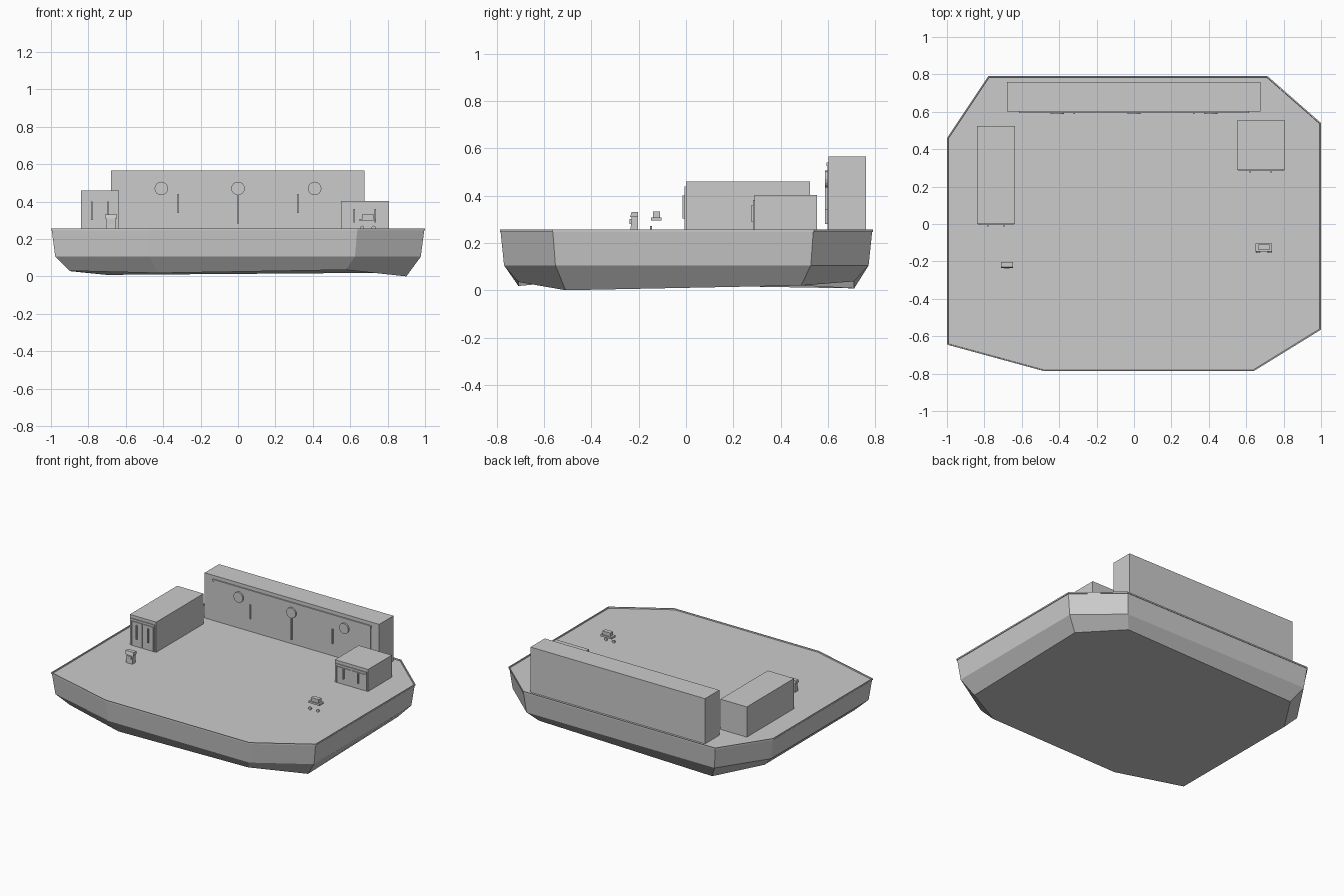
import bpy, math

if "Cube" in bpy.data.objects:
    bpy.data.objects.remove(bpy.data.objects["Cube"])

DECK = 0.25
OUTLINE = [(-1, -0.645), (-0.48, -0.787), (0.64, -0.787), (1, -0.565),
           (1, 0.54), (0.715, 0.79), (-0.78, 0.79), (-1, 0.46)]
KEEL_Z = [0.03, 0.018, 0.035, 0.0, 0.02, 0.038, 0.008, 0.028]
N = len(OUTLINE)


def mesh(name, verts, faces):
    me = bpy.data.meshes.new(name)
    me.from_pydata(verts, [], faces)
    ob = bpy.data.objects.new(name, me)
    bpy.context.collection.objects.link(ob)
    return ob


def ring(scale, z):
    return [(x * scale, y * scale, z) for x, y in OUTLINE]


def walls(levels):
    return [(l * N + i, l * N + (i + 1) % N, (l + 1) * N + (i + 1) % N, (l + 1) * N + i)
            for l in range(levels) for i in range(N)]


def box(name, x, y, z, taper=0.0):
    """Box from (min, max) ranges; taper pulls the top front edge back."""
    v = [(a, b + (taper if c == z[1] and b == y[0] else 0), c)
         for c in z for a, b in ((x[0], y[0]), (x[1], y[0]), (x[1], y[1]), (x[0], y[1]))]
    f = [(3, 2, 1, 0), (4, 5, 6, 7)] + [(i, (i + 1) % 4, 4 + (i + 1) % 4, 4 + i) for i in range(4)]
    return mesh(name, v, f)


def disc(name, loc, r, depth, sides=16):
    bpy.ops.mesh.primitive_cylinder_add(vertices=sides, radius=r, depth=depth,
                                        location=loc, rotation=(math.pi / 2, 0, 0))
    bpy.context.object.name = name


# Faceted hull: uneven keel, chine, top edge, closed by the deck
keel = [(x * 0.9, y * 0.9, z) for (x, y), z in zip(OUTLINE, KEEL_Z)]
mesh("hull", keel + ring(0.977, 0.105) + ring(0.996, 0.248),
     walls(2) + [tuple(reversed(range(N))), tuple(range(2 * N, 3 * N))])

# Thin raised rim around the deck
mesh("deck_rim", ring(0.992, 0.246) + ring(1.0, 0.246) + ring(1.0, 0.256) + ring(0.994, 0.256)
     + ring(0.992, 0.246), walls(4))


# Side sheds with a pair of doors, lintel and jambs
def shed(name, x, y, top):
    box(name, x, y, (DECK - 0.003, top))
    f, w = y[0], x[1] - x[0]
    mid, h = (x[0] + x[1]) / 2, top - DECK
    box(name + "_lintel", (x[0] + 0.01, x[1] - 0.01), (f - 0.006, f), (top - 0.035, top - 0.022))
    for s, side in ((-1, "left"), (1, "right")):
        a, b = sorted((mid + s * 0.006, mid + s * (w / 2 - 0.022)))
        box(f"{name}_{side}_door", (a, b), (f - 0.005, f), (DECK, top - 0.04))
        a, b = sorted((mid + s * (w / 2 - 0.016), mid + s * (w / 2 - 0.008)))
        box(f"{name}_{side}_jamb", (a, b), (f - 0.006, f), (DECK, top - 0.035))
        c = mid + s * w * 0.22
        box(f"{name}_{side}_handle", (c - 0.004, c + 0.004), (f - 0.014, f),
            (DECK + h * 0.25, DECK + h * 0.72))


shed("left_shed", (-0.84, -0.635), (0.0, 0.525), 0.46)
shed("right_shed", (0.55, 0.807), (0.29, 0.553), 0.403)

# Long rear hall with front panel, cornice, round plaques and door bars
box("rear_hall", (-0.68, 0.675), (0.602, 0.76), (DECK - 0.003, 0.565))
box("hall_panel", (-0.61, 0.61), (0.598, 0.604), (DECK, 0.525))
box("hall_cornice", (-0.615, 0.615), (0.594, 0.604), (0.525, 0.54))
for x in (-0.41, 0, 0.41):
    disc("hall_plaque", (x, 0.594, 0.47), 0.036, 0.014)
for x, lo, hi in ((-0.32, 0.34, 0.44), (0, 0.28, 0.5), (0.32, 0.34, 0.44)):
    box("hall_bar", (x - 0.004, x + 0.004), (0.588, 0.602), (lo, hi))

# Small kiosk on the left
box("kiosk_body", (-0.705, -0.655), (-0.235, -0.203), (DECK - 0.003, 0.31), 0.004)
box("kiosk_top", (-0.712, -0.648), (-0.236, -0.202), (0.31, 0.33), 0.006)
box("kiosk_screen", (-0.695, -0.665), (-0.239, -0.225), (0.28, 0.302))

# Small cart on the right
box("cart_tray", (0.65, 0.738), (-0.148, -0.103), (0.295, 0.308))
box("cart_load", (0.665, 0.725), (-0.14, -0.11), (0.308, 0.333))
for x in (0.664, 0.725):
    disc("cart_wheel", (x, -0.148, 0.26), 0.011, 0.007, 10)
